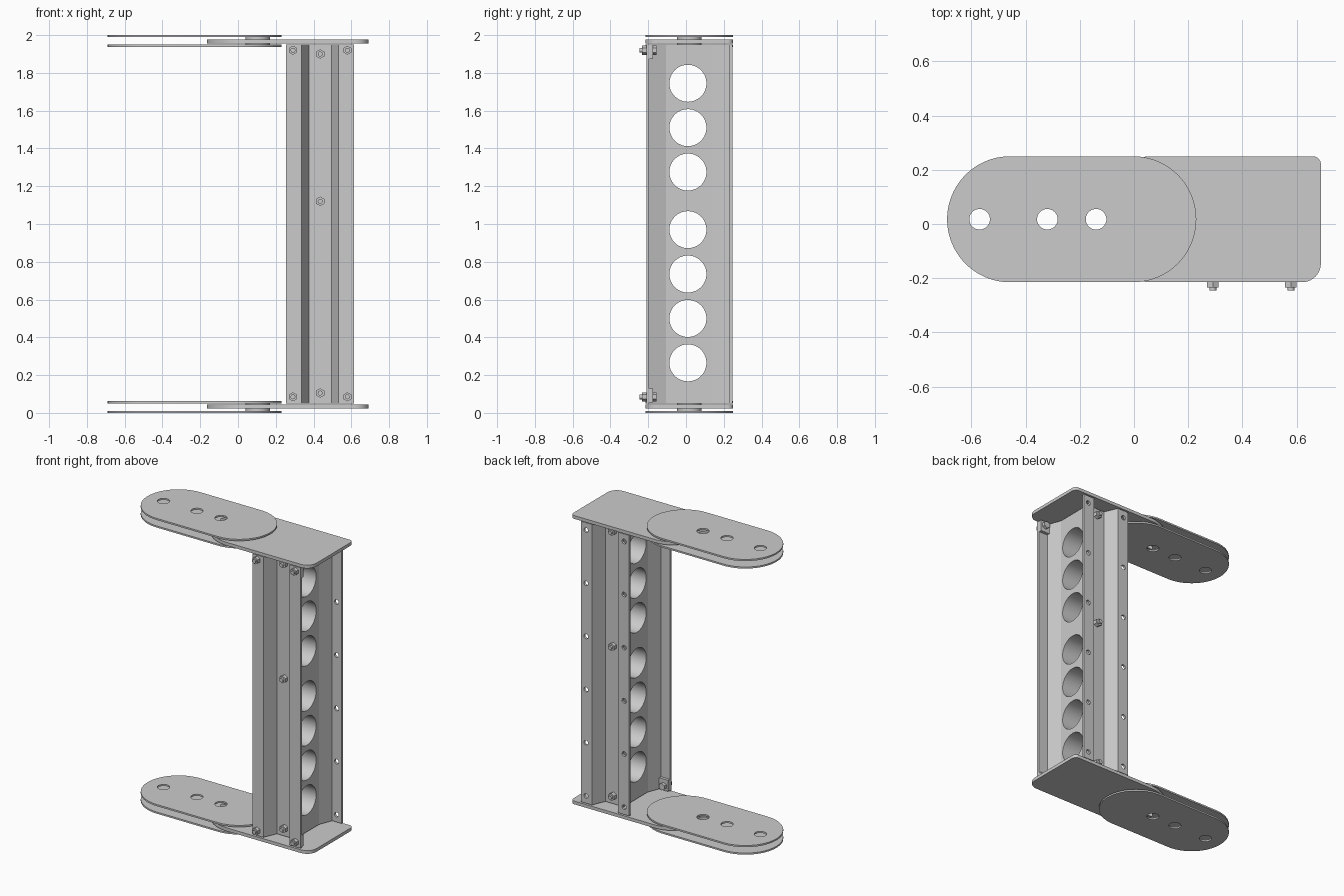
import bpy, bmesh, math
from mathutils import Matrix, Vector

if "Cube" in bpy.data.objects:
    bpy.data.objects.remove(bpy.data.objects["Cube"])

YC = 0.0175          # middle of the section in y
XC = 0.435           # column axis
AXIS = {'x': Matrix.Rotation(math.pi / 2, 4, 'Y'),
        'y': Matrix.Rotation(math.pi / 2, 4, 'X'),
        'z': Matrix.Identity(4)}


def add_cyl(bm, c, r, depth, axis, seg=40):
    bmesh.ops.create_cone(bm, cap_ends=True, segments=seg, radius1=r, radius2=r,
                          depth=depth, matrix=Matrix.Translation(c) @ AXIS[axis])


def add_box(bm, lo, hi):
    lo, hi = Vector(lo), Vector(hi)
    bmesh.ops.create_cube(bm, size=1, matrix=Matrix.Translation((lo + hi) / 2)
                          @ Matrix.Diagonal((*(hi - lo), 1)))


def add_prism(bm, outline, z0, z1):
    f = bm.faces.new([bm.verts.new((x, y, z0)) for x, y in outline])
    top = bmesh.ops.extrude_face_region(bm, geom=[f])['geom']
    bmesh.ops.translate(bm, vec=(0, 0, z1 - z0),
                        verts=[v for v in top if isinstance(v, bmesh.types.BMVert)])
    bmesh.ops.recalc_face_normals(bm, faces=bm.faces)


def arc(cx, cy, r, a0, a1, n):
    return [(cx + r * math.cos(math.radians(a0 + (a1 - a0) * i / n)),
             cy + r * math.sin(math.radians(a0 + (a1 - a0) * i / n))) for i in range(n + 1)]


def finish(name, bm, holes=None):
    """Turn a bmesh into an object; holes is a list of add_cyl arguments to cut."""
    me = bpy.data.meshes.new(name)
    bm.to_mesh(me)
    bm.free()
    ob = bpy.data.objects.new(name, me)
    bpy.context.collection.objects.link(ob)
    if holes:
        cb = bmesh.new()
        for h in holes:
            add_cyl(cb, *h)
        cm = bpy.data.meshes.new("cutter")
        cb.to_mesh(cm)
        cb.free()
        cutter = bpy.data.objects.new("cutter", cm)
        cutter.hide_render = True
        bpy.context.collection.objects.link(cutter)
        mod = ob.modifiers.new("holes", 'BOOLEAN')
        mod.operation, mod.solver, mod.object = 'DIFFERENCE', 'EXACT', cutter
        dg = bpy.context.evaluated_depsgraph_get()
        me = bpy.data.meshes.new_from_object(ob.evaluated_get(dg))
        ob.modifiers.clear()
        ob.data = me
        bpy.data.objects.remove(cutter)
    me.shade_smooth()
    me.set_sharp_from_angle(angle=math.radians(30))
    return ob


# End plates: two slotted cover plates around one long arm plate, top and bottom
R = 0.2325
stadium = arc(-0.4575, YC, R, 90, 270, 40) + arc(-0.0025, YC, R, -90, 90, 40)
arm = (arc(0.0675, YC, R, 90, 270, 40) + arc(0.62, -0.145, 0.07, -90, 0, 10)
       + arc(0.66, 0.22, 0.03, 0, 90, 8))
for side, flip in (("bottom", False), ("top", True)):
    def span(a, b):
        return (2 - b, 2 - a) if flip else (a, b)

    for part, a, b in (("outer", 0, 0.011), ("inner", 0.051, 0.062)):
        bm = bmesh.new()
        z0, z1 = span(a, b)
        add_prism(bm, stadium, z0, z1)
        finish(f"{side}_{part}_cover_plate", bm,
               [((x, YC, z0), 0.038, 0.2, 'z') for x in (-0.57, -0.32, -0.14)])

    bm = bmesh.new()
    z0, z1 = span(0.022, 0.044)
    add_prism(bm, arm, z0, z1)
    finish(f"{side}_arm_plate", bm, [((-0.14, YC, z0), 0.038, 0.2, 'z')])

    # Pivot pin with a washer on each side of the arm plate
    bm = bmesh.new()
    for a, b, r in ((0.005, 0.056, 0.038), (0.011, 0.022, 0.065), (0.044, 0.051, 0.065)):
        z0, z1 = span(a, b)
        add_cyl(bm, (0.105, YC, (z0 + z1) / 2), r, z1 - z0, 'z')
    finish(f"{side}_pivot_pin", bm)

# Column: front and back hat-shaped rails
Z0, Z1 = 0.05, 1.95
half = [(-0.18, -0.21), (-0.098, -0.21), (-0.06, -0.12)]
back_half = [(0.18, -0.195), (0.11, -0.195), (0.075, -0.105)]
hat = half + [(-x, y) for x, y in reversed(half)]
hat += back_half + [(-x, y) for x, y in reversed(back_half)]
rail_z = [0.1 + 0.36 * i for i in range(6)]
for name, mirror in (("front_rail", False), ("back_rail", True)):
    bm = bmesh.new()
    add_prism(bm, [(XC + x, 2 * YC - y if mirror else y) for x, y in hat], Z0, Z1)
    holes = [((XC + dx, 0.237, z), 0.016, 0.1, 'y', 20)
             for dx in (-0.143, 0.143) for z in rail_z] if mirror else None
    finish(name, bm, holes)

# Core between the rails with seven round lightening holes
bm = bmesh.new()
add_box(bm, (0.36, -0.105, Z0), (0.51, 0.14, Z1))
hole_z = (0.265, 0.5, 0.735, 0.97, 1.275, 1.51, 1.745)
finish("perforated_core", bm, [((XC, 0.01, z), 0.098, 0.5, 'x', 48) for z in hole_z])

# Hex bolts in the grooves of both rails
for name, y, d in (("front", -0.12, -1), ("back", 0.155, 1)):
    for i, z in enumerate((0.105, 1.12, 1.9)):
        bm = bmesh.new()
        add_cyl(bm, (XC, y + d * 0.013, z), 0.025, 0.026, 'y', 6)
        add_cyl(bm, (XC, y + d * 0.02, z), 0.013, 0.04, 'y', 20)
        finish(f"{name}_groove_bolt_{i + 1}", bm)

# Flange bolts with square backing plates at the front corners
for sx, x in (("left", 0.291), ("right", 0.579)):
    for sz, z in (("lower", 0.085), ("upper", 1.92)):
        bm = bmesh.new()
        add_cyl(bm, (x, -0.222, z), 0.024, 0.024, 'y', 6)
        add_cyl(bm, (x, -0.2, z), 0.013, 0.09, 'y', 20)
        add_cyl(bm, (x, -0.165, z), 0.024, 0.02, 'y', 6)
        zc = 0.092 if sz == "lower" else 1.912
        add_box(bm, (x - 0.033, -0.195, zc - 0.038), (x + 0.033, -0.175, zc + 0.038))
        finish(f"{sz}_{sx}_flange_bolt", bm)
